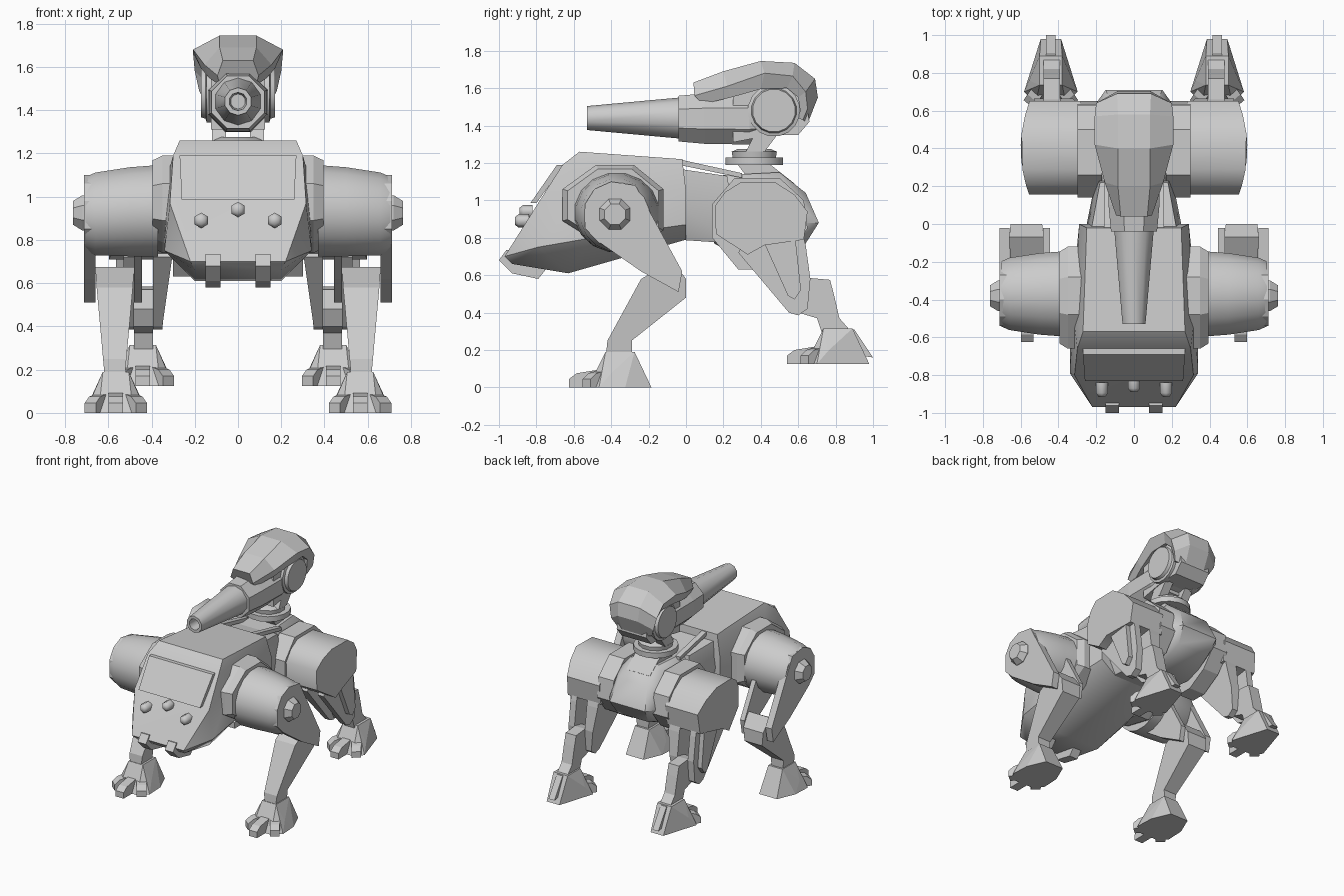
import bpy, bmesh, math
from math import sin, cos, pi

if "Cube" in bpy.data.objects:
    bpy.data.objects.remove(bpy.data.objects["Cube"])

grey = bpy.data.materials.new("grey_metal")
grey.diffuse_color = (0.6, 0.6, 0.6, 1)
grey.use_nodes = True
grey.node_tree.nodes["Principled BSDF"].inputs["Base Color"].default_value = grey.diffuse_color


def finish(name, bm, mirror=False, smooth=0):
    bmesh.ops.recalc_face_normals(bm, faces=bm.faces)
    me = bpy.data.meshes.new(name)
    bm.to_mesh(me)
    bm.free()
    me.materials.append(grey)
    ob = bpy.data.objects.new(name, me)
    bpy.context.collection.objects.link(ob)
    if mirror:
        ob.modifiers.new("mirror", 'MIRROR').use_mirror_merge = False
    if smooth:
        bpy.ops.object.select_all(action='DESELECT')
        ob.select_set(True)
        bpy.context.view_layer.objects.active = ob
        bpy.ops.object.shade_smooth_by_angle(angle=math.radians(smooth))
    return ob


def loft(name, rings, mirror=False, smooth=0):
    """Skin a list of equally long closed rings and cap both ends."""
    bm = bmesh.new()
    vs = [[bm.verts.new(p) for p in r] for r in rings]
    n = len(vs[0])
    for a, b in zip(vs, vs[1:]):
        for i in range(n):
            j = (i + 1) % n
            bm.faces.new((a[i], a[j], b[j], b[i]))
    bm.faces.new(vs[0])
    bm.faces.new(vs[-1])
    return finish(name, bm, mirror, smooth)


def prism(name, prof, x0, x1, mirror=True, end=1.0):
    """Side profile (y, z) pushed along x, outer end scaled about its middle."""
    cy = sum(p[0] for p in prof) / len(prof)
    cz = sum(p[1] for p in prof) / len(prof)
    return loft(name, [[(x0, y, z) for y, z in prof],
                       [(x1, cy + (y - cy) * end, cz + (z - cz) * end) for y, z in prof]], mirror)


def hull(name, pts, both_sides=False, mirror=False, smooth=0):
    bm = bmesh.new()
    for x, y, z in pts:
        bm.verts.new((x, y, z))
        if both_sides:
            bm.verts.new((-x, y, z))
    bmesh.ops.convex_hull(bm, input=bm.verts)
    junk = [v for v in bm.verts if not v.link_faces]
    bmesh.ops.delete(bm, geom=junk, context='VERTS')
    bmesh.ops.dissolve_limit(bm, angle_limit=math.radians(2), verts=bm.verts, edges=bm.edges)
    return finish(name, bm, mirror, smooth)


def circle(axis, c, at, ra, rb, n, turn=0.5):
    """Ring of n points round the x, y or z axis; c is the centre in the other two."""
    out = []
    for i in range(n):
        t = 2 * pi * (i + turn) / n
        a, b = c[0] + ra * cos(t), c[1] + rb * sin(t)
        out.append({'x': (at, a, b), 'y': (a, at, b), 'z': (a, b, at)}[axis])
    return out


def turned(name, axis, c, steps, n, mirror=False, smooth=0):
    return loft(name, [circle(axis, c, at, r, r, n) for at, r in steps], mirror, smooth)


# Chest and its fittings
hull("chest", [(.27, -.57, 1.26), (.25, -.02, 1.22), (.30, -.66, 1.19), (.315, -.80, .97),
               (.22, -.97, .70), (.20, -.93, .66), (.34, -.79, .75), (.34, -.5, .80),
               (.32, -.5, 1.12), (.29, 0, 1.05), (.29, 0, .87), (.20, -.63, .61), (.18, 0, .79)],
     both_sides=True, smooth=40)
hull("brow_plate", [(.26, -.832, .985), (.27, -.69, 1.19), (.26, -.80, .985), (.27, -.65, 1.19)],
     both_sides=True)
prism("chin_hook", [(-1.0, .68), (-.96, .735), (-.85, .72), (-.75, .63), (-.79, .58), (-.93, .61)], .08, .15)
turned("chest_bolt_centre", 'y', (0, .94), [(-.82, .036), (-.87, .036), (-.89, .02)], 6, smooth=65)
turned("chest_bolt_side", 'y', (.17, .89), [(-.84, .036), (-.895, .036), (-.915, .02)], 6, True, 65)

# Waist, pelvis and spine rails
hull("waist", [(.23, -.05, 1.17), (.18, .22, 1.13), (.26, -.05, .98), (.20, .25, .95),
               (.17, -.05, .79), (.17, .25, .77)], both_sides=True, smooth=40)
hull("pelvis", [(.13, .12, 1.13), (.12, .50, 1.15), (.12, .64, 1.04), (.15, .71, .88), (.13, .64, .77),
                (.12, .35, .66), (.12, .15, .77), (.2, .15, 1.03), (.2, .55, 1.04), (.2, .64, .88),
                (.2, .4, .72), (.2, .18, .82)], both_sides=True, smooth=40)
prism("spine_rail", [(-.04, 1.22), (.30, 1.145), (.30, 1.12), (-.04, 1.19)], .12, .16)

# Turret mount
prism("turret_pillar", [(.27, 1.20), (.44, 1.20), (.58, 1.09), (.5, 1.0), (.36, 1.08)], -.1, .1, False)
turned("turret_ring", 'z', (0, .365), [(1.19, .157), (1.23, .157)], 16, smooth=30)
turned("turret_collar", 'z', (0, .365), [(1.23, .12), (1.26, .125), (1.275, .09)], 12, smooth=30)
prism("neck_strut", [(.32, 1.26), (.42, 1.26), (.54, 1.42), (.40, 1.42)], .055, .12)

# Gun with a hollow muzzle
turned("gun_barrel", 'y', (0, 1.44), [(-.38, .035), (-.53, .042), (-.53, .064), (-.03, .11)], 10, smooth=40)
turned("gun_housing", 'y', (0, 1.437), [(-.04, .112), (-.04, .132), (.10, .146), (.34, .15), (.42, .13)], 8)

# Head, ears and hood
prism("head_block", [(.25, 1.31), (.46, 1.35), (.60, 1.35), (.66, 1.42), (.64, 1.55), (.5, 1.62), (.25, 1.58)],
      -.125, .125, False)
turned("ear_disc", 'x', (.47, 1.48), [(.10, .14), (.145, .14), (.15, .122), (.172, .115)], 16, True, 30)
# each station: crown half width, y, z / side x, y, z / lower edge x, y, z
hood = [((.07, .04, 1.63), (.095, .045, 1.56), (.085, .09, 1.515)),
        ((.085, .20, 1.69), (.155, .22, 1.61), (.135, .24, 1.55)),
        ((.085, .40, 1.745), (.208, .42, 1.68), (.172, .40, 1.595)),
        ((.085, .58, 1.735), (.208, .57, 1.665), (.172, .54, 1.60)),
        ((.09, .69, 1.65), (.20, .64, 1.58), (.168, .60, 1.55)),
        ((.085, .705, 1.55), (.18, .65, 1.49), (.155, .61, 1.48)),
        ((.08, .65, 1.41), (.15, .625, 1.43), (.14, .60, 1.44))]
loft("hood", [list(s) + [(-x, y, z) for x, y, z in reversed(s)] for s in hood])

# Front shoulders
collar = [(-.48, 1.19), (-.28, 1.19), (-.12, 1.06), (-.12, .84), (-.27, .74), (-.5, .79), (-.66, .89), (-.66, 1.06)]
prism("shoulder_collar", collar, .25, .35)
prism("shoulder_collar_rim", collar, .35, .395, end=.9)
loft("shoulder_barrel", [circle('x', (yc, zc), x, ry, rz, 16) for x, yc, ry, rz, zc in
                         [(.37, -.37, .23, .215, .935), (.50, -.37, .22, .21, .93),
                          (.66, -.37, .195, .195, .92), (.705, -.37, .175, .175, .92)]], True, 35)
turned("shoulder_hub", 'x', (-.38, .925), [(.68, .088), (.72, .088), (.762, .06)], 8, True)

# Front legs: thigh plates either side and a tapering shin
front_thigh = [(-.54, .98), (-.49, 1.06), (-.40, 1.10), (-.27, 1.08), (-.02, .62), (-.04, .51),
               (-.24, .62), (-.47, .78), (-.54, .85)]
prism("front_thigh_outer", front_thigh, .66, .712)
prism("front_thigh_inner", front_thigh, .445, .482)
shin = prism("front_shin", [(-.24, .58), (-.07, .675), (0, .58), (0, .48), (-.29, .25), (-.29, .15),
                            (-.43, .15), (-.42, .25)], .48, .66)
for v in shin.data.vertices:
    v.co.x = .57 + (v.co.x - .57) * (.5 + .5 * min(1, max(0, (v.co.z - .15) / .5)))


def foot(name, cx, cy, cz, back):
    """Sloped ankle block with one straight and two splayed toes."""
    base = [(.08, -.17, 0), (.142, -.11, 0), (.135 * back, .03, 0), (.075 * back, .17, 0),
            (.115, -.05, .07), (.085, -.11, .09), (.06, -.075, .19), (.06, .08, .19)]
    hull(name, [(cx + s * x, cy + y, cz + z) for x, y, z in base for s in (-1, 1)], mirror=True)
    for label, ang, r in (("middle", 0, .27), ("inner", -40, .23), ("outer", 40, .23)):
        a = math.radians(ang)
        pts = [(w, -d, z) for w in (-.034, .034)
               for d, z in ((.05, 0), (r, 0), (r, .045), (r - .04, .075), (.05, .105))]
        hull(name + "_toe_" + label,
             [(cx + x * cos(a) - y * sin(a) * .8, cy + x * sin(a) + y * cos(a), cz + z) for x, y, z in pts],
             mirror=True)


foot("front_foot", .565, -.355, 0, 1.0)
foot("rear_foot", .44, .81, .125, .72)
prism("rear_heel", [(.80, .31), (.90, .31), (1.0, .16), (.93, .17), (.82, .17)], .415, .465)

# Rear haunches
prism("haunch_collar", [(.14, .98), (.26, 1.12), (.5, 1.12), (.63, 1.0), (.65, .85), (.55, .72), (.4, .63),
                        (.28, .63), (.14, .8)], .17, .30)
hip = [(.155, .97), (.21, 1.045), (.29, 1.095), (.48, 1.095), (.58, 1.03), (.65, .94), (.63, .79),
       (.42, .76), (.33, .71), (.16, .82)]
loft("haunch", [[(.28, y, z) for y, z in hip],
                [(.60 - .75 * (y - .40) ** 2, y, z) for y, z in hip]], True, 45)

# Rear legs: two thigh plates holding the shin
thigh = [(.28, .72), (.36, .88), (.60, .92), (.64, .76), (.665, .58), (.65, .42), (.60, .385), (.55, .40)]
inner = prism("rear_thigh_inner", thigh, .30, .392)
for v in inner.data.vertices:
    if v.co.x < .35:
        v.co.x += .05 * min(1, max(0, (.75 - v.co.z) / .35))
prism("rear_thigh_outer", thigh, .48, .53)
prism("rear_thigh_strip", [(.41, .79), (.47, .86), (.58, .84), (.615, .52), (.58, .47), (.545, .49)], .53, .565)
prism("rear_shin", [(.58, .57), (.66, .585), (.77, .575), (.79, .5), (.82, .37), (.89, .29), (.73, .28),
                    (.70, .37), (.60, .40), (.56, .48)], .392, .48)
